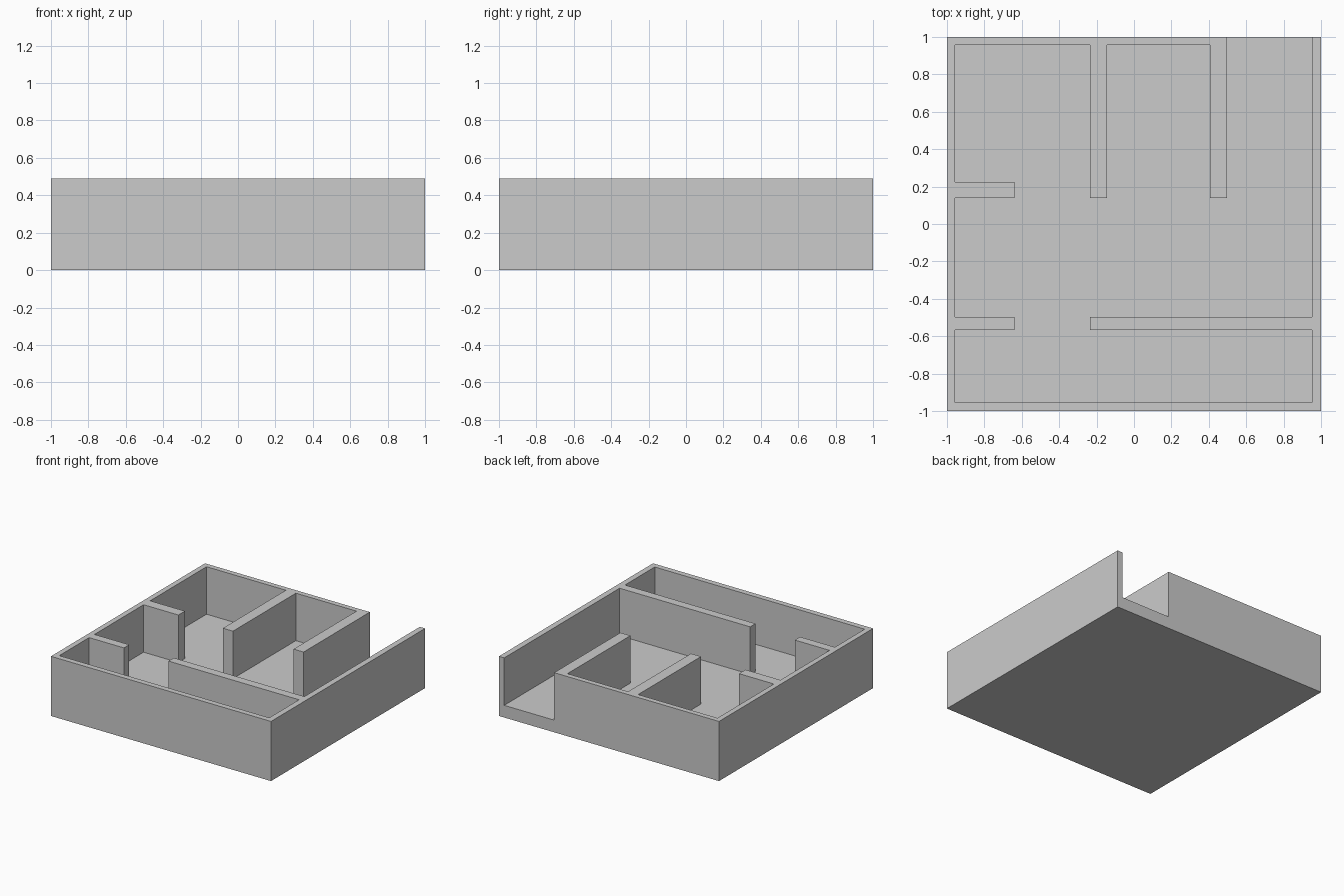
import bpy
import bmesh

if "Cube" in bpy.data.objects:
    bpy.data.objects.remove(bpy.data.objects["Cube"])

HEIGHT = 0.49
FLOOR = 0.10


def extrude_outline(name, points, z0, z1):
    """Solid prism from a counter-clockwise outline."""
    bm = bmesh.new()
    face = bm.faces.new([bm.verts.new((x, y, z0)) for x, y in points])
    top = bmesh.ops.extrude_face_region(bm, geom=[face], use_keep_orig=True)["geom"]
    verts = [v for v in top if isinstance(v, bmesh.types.BMVert)]
    bmesh.ops.translate(bm, vec=(0, 0, z1 - z0), verts=verts)
    bmesh.ops.recalc_face_normals(bm, faces=bm.faces)
    mesh = bpy.data.meshes.new(name)
    bm.to_mesh(mesh)
    bm.free()
    obj = bpy.data.objects.new(name, mesh)
    bpy.context.collection.objects.link(obj)
    return obj


# Outer block of the floor plan: floor and walls in one solid
house = extrude_outline("floor_and_walls", [(-1, -1), (1, -1), (1, 1), (-1, 1)], 0, HEIGHT)

# Connected room space, leaving the partition walls and opening at the back right
rooms = [
    (0.952, 1.1), (0.498, 1.1),                                        # back opening
    (0.498, 0.14), (0.407, 0.14), (0.407, 0.957),                      # right partition
    (-0.144, 0.957), (-0.144, 0.14), (-0.235, 0.14), (-0.235, 0.957),  # middle partition
    (-0.956, 0.957), (-0.956, 0.225), (-0.64, 0.225),                  # left stub
    (-0.64, 0.14), (-0.956, 0.14),
    (-0.956, -0.498), (-0.64, -0.498), (-0.64, -0.567), (-0.956, -0.567),  # front left stub
    (-0.956, -0.954), (0.952, -0.954),                                 # front room
    (0.952, -0.567), (-0.235, -0.567), (-0.235, -0.498), (0.952, -0.498),  # long partition
]
cutter = extrude_outline("room_cutter", rooms, FLOOR, HEIGHT + 0.2)
cutter.hide_render = True

# Carve the rooms, then discard the cutter
mod = house.modifiers.new("rooms", "BOOLEAN")
mod.operation = "DIFFERENCE"
mod.solver = "EXACT"
mod.object = cutter
bpy.context.view_layer.objects.active = house
bpy.ops.object.modifier_apply(modifier=mod.name)
bpy.data.objects.remove(cutter, do_unlink=True)
